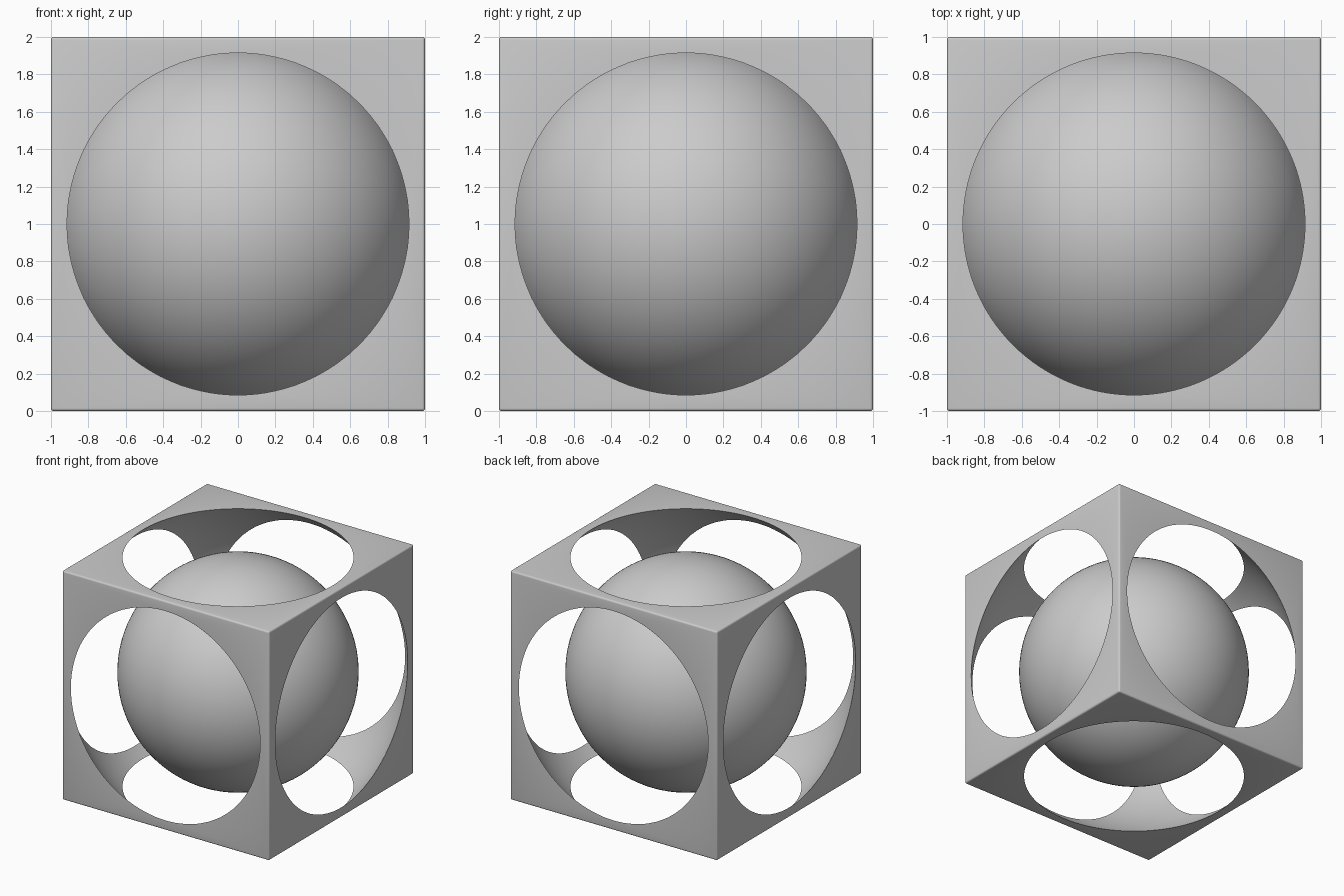
import bpy

if "Cube" in bpy.data.objects:
    bpy.data.objects.remove(bpy.data.objects["Cube"])

BALL_RADIUS = 0.955
CAVITY_RADIUS = 1.355   # opens a circle of radius about 0.915 in each face
CENTRE = (0, 0, 1)


def sphere(name, radius):
    bpy.ops.mesh.primitive_uv_sphere_add(segments=128, ring_count=64,
                                         radius=radius, location=CENTRE)
    obj = bpy.context.object
    obj.name = name
    return obj


# Spherical cutter that hollows the cube and pierces all six faces
cutter = sphere("cavity_cutter", CAVITY_RADIUS)

# Cube frame with slightly softened edges
bpy.ops.mesh.primitive_cube_add(size=2, location=CENTRE)
frame = bpy.context.object
frame.name = "cube_frame"

bevel = frame.modifiers.new("soft_edges", 'BEVEL')
bevel.width = 0.015
bevel.segments = 4

hollow = frame.modifiers.new("hollow", 'BOOLEAN')
hollow.operation = 'DIFFERENCE'
hollow.solver = 'EXACT'
hollow.object = cutter

for mod in (bevel.name, hollow.name):
    bpy.ops.object.modifier_apply(modifier=mod)
bpy.data.objects.remove(cutter, do_unlink=True)
bpy.ops.object.shade_smooth_by_angle(angle=0.6)

# Loose ball trapped inside the frame
sphere("inner_ball", BALL_RADIUS)
bpy.ops.object.shade_smooth()
